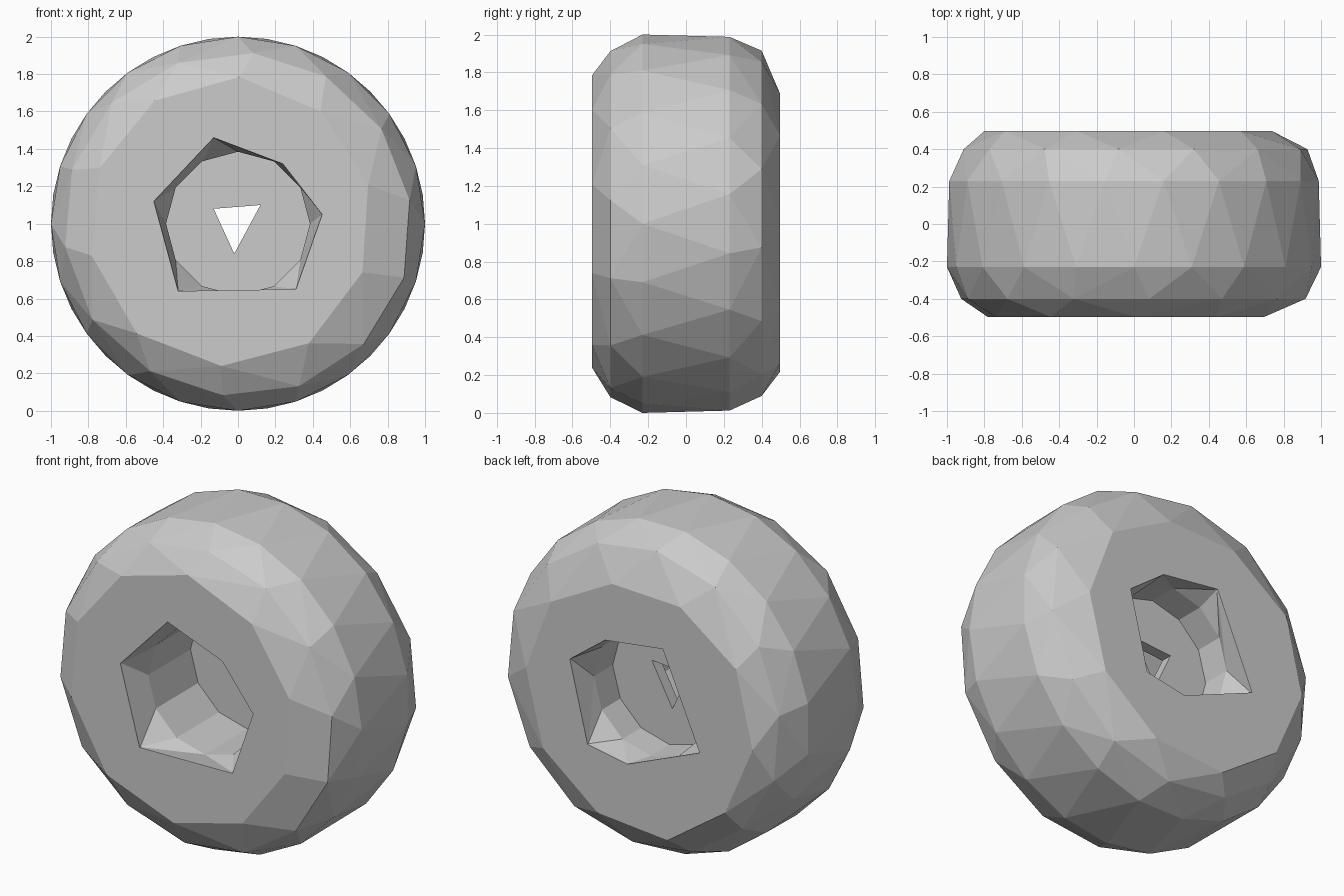
import bpy, bmesh, math, random

if "Cube" in bpy.data.objects:
    bpy.data.objects.remove(bpy.data.objects["Cube"])

random.seed(4)


def ring(n, r, y, phase=0.0, cx=0.0, cz=0.0, jitter=0.0):
    """Points of a circle around the axle (y axis at z = 1)."""
    pts = []
    for i in range(n):
        a = 2 * math.pi * (i + phase) / n
        rr = r + random.uniform(-jitter, jitter)
        pts.append((cx + rr * math.cos(a), y, 1 + cz + rr * math.sin(a)))
    return pts


def make_object(name, bm):
    bmesh.ops.recalc_face_normals(bm, faces=bm.faces[:])
    me = bpy.data.meshes.new(name)
    bm.to_mesh(me)
    bm.free()
    ob = bpy.data.objects.new(name, me)
    bpy.context.collection.objects.link(ob)
    return ob


def loft(name, rings):
    """Closed solid through rings which may have different point counts."""
    bm = bmesh.new()
    loops = []
    for pts in rings:
        vs = [bm.verts.new(p) for p in pts]
        loops.append([bm.edges.new((vs[i], vs[(i + 1) % len(vs)]))
                      for i in range(len(vs))])
        if pts is rings[0] or pts is rings[-1]:
            bm.faces.new(vs)
    for a, b in zip(loops, loops[1:]):
        bmesh.ops.bridge_loops(bm, edges=a + b)
    return make_object(name, bm)


def cut(target, cutter):
    m = target.modifiers.new("cut", 'BOOLEAN')
    m.operation = 'DIFFERENCE'
    m.solver = 'EXACT'
    m.object = cutter
    bpy.context.view_layer.objects.active = target
    bpy.ops.object.modifier_apply(modifier=m.name)
    bpy.data.objects.remove(cutter)


# Tyre body: faceted convex drum with staggered rings
bm = bmesh.new()
points = (ring(10, 0.77, -0.497, 0.4, -0.04, 0.02, 0.02)
          + ring(14, 0.925, -0.40, 0.3, 0, 0, 0.012)
          + ring(20, 1.0, -0.23)
          + ring(20, 1.0, 0.23, 0.5)
          + ring(14, 0.925, 0.40, 0.7, 0, 0, 0.012)
          + ring(10, 0.76, 0.497, 0.1, -0.03, -0.03, 0.02))
for p in points:
    bm.verts.new(p)
res = bmesh.ops.convex_hull(bm, input=bm.verts[:])
bmesh.ops.delete(bm, geom=[v for v in bm.verts if not v.link_faces], context='VERTS')
bmesh.ops.dissolve_limit(bm, angle_limit=math.radians(1),
                         verts=bm.verts[:], edges=bm.edges[:])
tyre = make_object("tyre", bm)

# Bore: irregular six-sided mouths leading to a round middle
front_mouth = [(0.45, 0.05), (0.24, 0.32), (-0.13, 0.46),
               (-0.45, 0.12), (-0.32, -0.36), (0.31, -0.35)]
back_mouth = [(0.44, 0.15), (0.20, 0.33), (-0.19, 0.38),
              (-0.44, -0.19), (0.05, -0.39), (0.32, -0.34)]


def mouth(pts, y):
    return [(x, y, 1 + z) for x, z in pts]


bore = loft("bore_cutter", [mouth(front_mouth, -0.6), mouth(front_mouth, -0.49),
                            ring(12, 0.385, -0.32), ring(12, 0.385, 0.34),
                            mouth(back_mouth, 0.49), mouth(back_mouth, 0.6)])
cut(tyre, bore)

# Hub plate with a three-cornered axle hole
hub = loft("hub_plate", [ring(12, 0.40, 0.09), ring(12, 0.40, 0.16)])
triangle = [(0.12, 0.10), (-0.13, 0.08), (-0.02, -0.16)]
cut(hub, loft("axle_cutter", [mouth(triangle, 0.0), mouth(triangle, 0.3)]))
